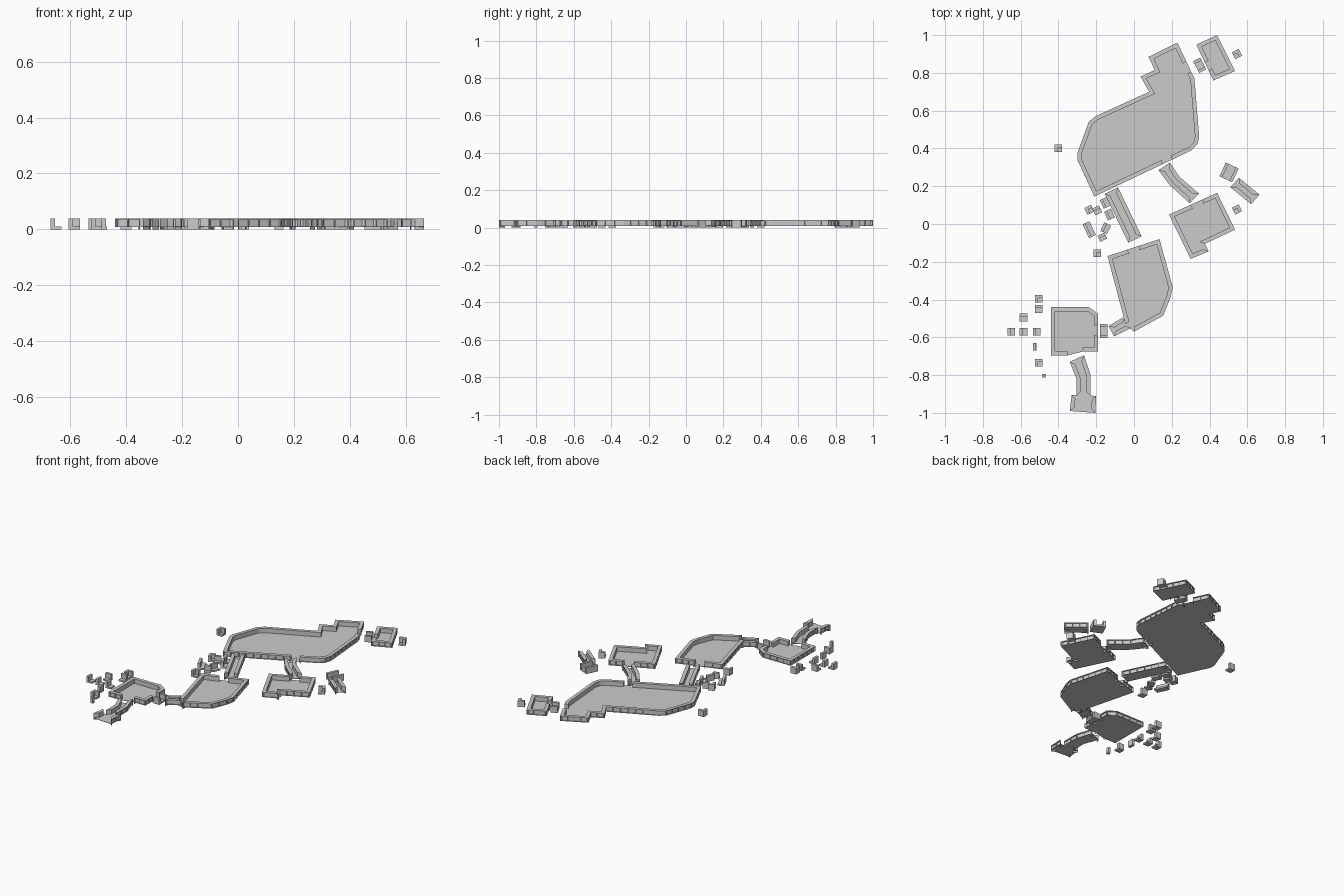
import bpy, bmesh, math
from mathutils import Vector as V

if "Cube" in bpy.data.objects:
    bpy.data.objects.remove(bpy.data.objects["Cube"])

TOP, FLOOR, WALL, SKIN = 0.04, 0.01, 0.022, 0.007


def prism(bm, pts, z0, z1):
    lo = [bm.verts.new((p[0], p[1], z0)) for p in pts]
    hi = [bm.verts.new((p[0], p[1], z1)) for p in pts]
    bm.faces.new(lo[::-1])
    bm.faces.new(hi)
    n = len(pts)
    for i in range(n):
        j = (i + 1) % n
        bm.faces.new((lo[i], lo[j], hi[j], hi[i]))


def finish(bm, name):
    bmesh.ops.recalc_face_normals(bm, faces=bm.faces[:])
    me = bpy.data.meshes.new(name)
    bm.to_mesh(me)
    bm.free()
    bpy.context.collection.objects.link(bpy.data.objects.new(name, me))


def inset(pts, d):
    """Mitred inward offset of a closed outline."""
    n = len(pts)
    area = sum(pts[i].cross(pts[(i + 1) % n]) for i in range(n))
    s = 1 if area > 0 else -1
    out = []
    for i in range(n):
        a = (pts[i] - pts[i - 1]).normalized()
        b = (pts[(i + 1) % n] - pts[i]).normalized()
        na, nb = V((-a.y, a.x)) * s, V((-b.y, b.x)) * s
        out.append(pts[i] + (na + nb) * d / (1 + na.dot(nb)))
    return out


def area(name, pts, open_edges=(), doors=None):
    """Floor plate with capped, ribbed walls; doors = {edge: (start, end)}."""
    pts = [V(p) for p in pts]
    doors = doors or {}
    n = len(pts)
    bm = bmesh.new()
    prism(bm, pts, FLOOR - 0.001, FLOOR + 0.001)
    finish(bm, name + "_floor")
    core, inner = inset(pts, SKIN), inset(pts, WALL)
    bm = bmesh.new()
    for i in range(n):
        if i in open_edges:
            continue
        j = (i + 1) % n
        spans = [(0, 1)]
        if i in doors:
            spans = [(0, doors[i][0]), (doors[i][1], 1)]

        def at(loop, t):
            return loop[i].lerp(loop[j], t)

        for a, b in spans:
            # wall core and overhanging cap
            prism(bm, [at(core, a), at(core, b), at(inner, b), at(inner, a)], FLOOR, TOP - 0.004)
            prism(bm, [at(pts, a), at(pts, b), at(inner, b), at(inner, a)], TOP - 0.004, TOP)
            length = (pts[j] - pts[i]).length
            count = max(1, round(length * (b - a) / 0.045))
            w = 0.002 / length
            # outer ribs; the ones beside doorways reach the ground
            for k in range(count + 1):
                t = min(max(a + (b - a) * k / count, a + w), b - w)
                edge = (k == 0 and (a > 0 or (i - 1) % n in open_edges)) or \
                       (k == count and (b < 1 or j in open_edges))
                q = inner if edge else core
                prism(bm, [at(pts, t - w), at(pts, t + w), at(q, t + w), at(q, t - w)],
                      0 if edge else FLOOR, TOP - 0.004)
    finish(bm, name + "_walls")


def tile(name, x, y, sx=0.04, sy=0.04, rot=0, sides="W"):
    """Loose kit piece: floor slab with walls on the listed sides."""
    c, s = math.cos(math.radians(rot)), math.sin(math.radians(rot))

    def rect(x0, x1, y0, y1):
        return [(x + u * c - v * s, y + u * s + v * c)
                for u, v in ((x0, y0), (x1, y0), (x1, y1), (x0, y1))]

    bm = bmesh.new()
    hx, hy, w = sx / 2, sy / 2, 0.016
    prism(bm, rect(-hx, hx, -hy, hy), 0, FLOOR)
    strips = {"W": (-hx, -hx + w, -hy, hy), "E": (hx - w, hx, -hy, hy),
              "S": (-hx, hx, -hy, -hy + w), "N": (-hx, hx, hy - w, hy)}
    for side in sides:
        prism(bm, rect(*strips[side]), FLOOR, TOP)
    finish(bm, name)


# Rooms
area("great_room", [(0.077, 0.885), (0.23, 0.96), (0.32, 0.77), (0.345, 0.46), (0.335, 0.42),
                    (0.305, 0.39), (-0.21, 0.145), (-0.30, 0.34), (-0.30, 0.375), (-0.24, 0.54),
                    (-0.205, 0.57), (0.08, 0.70), (0.035, 0.78), (0.11, 0.815)],
     doors={1: (0.5, 0.8), 5: (0.2, 0.3), 6 - 1 + 0: (0.2, 0.3)})
area("north_room", [(0.33, 0.95), (0.44, 1.0), (0.535, 0.81), (0.42, 0.76)], doors={3: (0.25, 0.5)})
area("east_room", [(0.185, 0.05), (0.44, 0.165), (0.535, -0.03), (0.375, -0.105),
                   (0.395, -0.145), (0.30, -0.185)], doors={0: (0.45, 0.7)}, open_edges=(3,))
area("middle_room", [(-0.14, -0.17), (0.135, -0.08), (0.205, -0.335), (0.195, -0.385),
                     (0.155, -0.485), (0.0, -0.57), (-0.045, -0.53)],
     doors={0: (0.38, 0.6)}, open_edges=(5,))
area("southwest_room", [(-0.44, -0.44), (-0.24, -0.44), (-0.19, -0.475), (-0.19, -0.675),
                        (-0.27, -0.675), (-0.35, -0.695), (-0.44, -0.695)],
     doors={2: (0.3, 0.6)}, open_edges=(4,))
area("end_room", [(-0.33, -0.905), (-0.20, -0.91), (-0.205, -1.0), (-0.34, -0.99)],
     open_edges=(0, 2))

# Passages
area("east_passage", [(0.13, 0.285), (0.19, 0.325), (0.24, 0.25), (0.345, 0.16),
                      (0.295, 0.11), (0.19, 0.205)], open_edges=(0, 3))
area("central_passage", [(-0.155, 0.16), (-0.085, 0.195), (0.04, -0.065), (-0.03, -0.10)],
     open_edges=(0, 2))
area("link_passage", [(-0.135, -0.54), (-0.05, -0.49), (-0.015, -0.55), (-0.105, -0.595)],
     open_edges=(1, 3))
area("south_passage", [(-0.34, -0.73), (-0.265, -0.695), (-0.23, -0.80), (-0.23, -0.91),
                       (-0.305, -0.91), (-0.305, -0.82)], open_edges=(0, 3))
area("bent_passage", [(0.555, 0.245), (0.665, 0.155), (0.62, 0.105), (0.51, 0.195)],
     open_edges=(1, 3))
tile("link_joint", -0.16, -0.567, 0.04, 0.075, 0, "NS")
tile("north_joint", 0.348, 0.84, 0.042, 0.07, 27, "NS")
tile("bent_joint", 0.503, 0.273, 0.075, 0.08, -25, "EW")

# Loose kit pieces
loose = [(-0.40, 0.40, 0.04, 0.04, 0, "NW"), (-0.195, -0.155, 0.04, 0.04, 0, "NW"),
         (-0.505, -0.395, 0.04, 0.04, 0, "NW"), (-0.505, -0.45, 0.04, 0.04, 0, "N"),
         (-0.585, -0.495, 0.04, 0.04, 0, "N"), (-0.65, -0.57, 0.04, 0.04, 0, "W"),
         (-0.585, -0.57, 0.04, 0.04, 0, "W"), (-0.515, -0.57, 0.04, 0.04, 0, "W"),
         (-0.525, -0.65, 0.018, 0.04, 0, "W"), (-0.505, -0.735, 0.04, 0.04, 0, "NW"),
         (-0.478, -0.803, 0.018, 0.018, 0, "W"), (0.545, 0.90, 0.04, 0.04, 27, "NE"),
         (0.545, 0.077, 0.04, 0.04, 27, "NE"), (-0.237, 0.075, 0.04, 0.04, 25, "NW"),
         (-0.195, 0.072, 0.04, 0.04, 25, "N"), (-0.153, 0.112, 0.04, 0.05, 25, "W"),
         (-0.13, 0.05, 0.04, 0.05, 25, "W"), (-0.237, -0.03, 0.04, 0.08, 25, "W"),
         (-0.15, -0.022, 0.04, 0.05, -25, "W"), (-0.168, -0.07, 0.04, 0.035, 25, "N")]
for k, args in enumerate(loose):
    tile(f"loose_tile_{k + 1}", *args)
